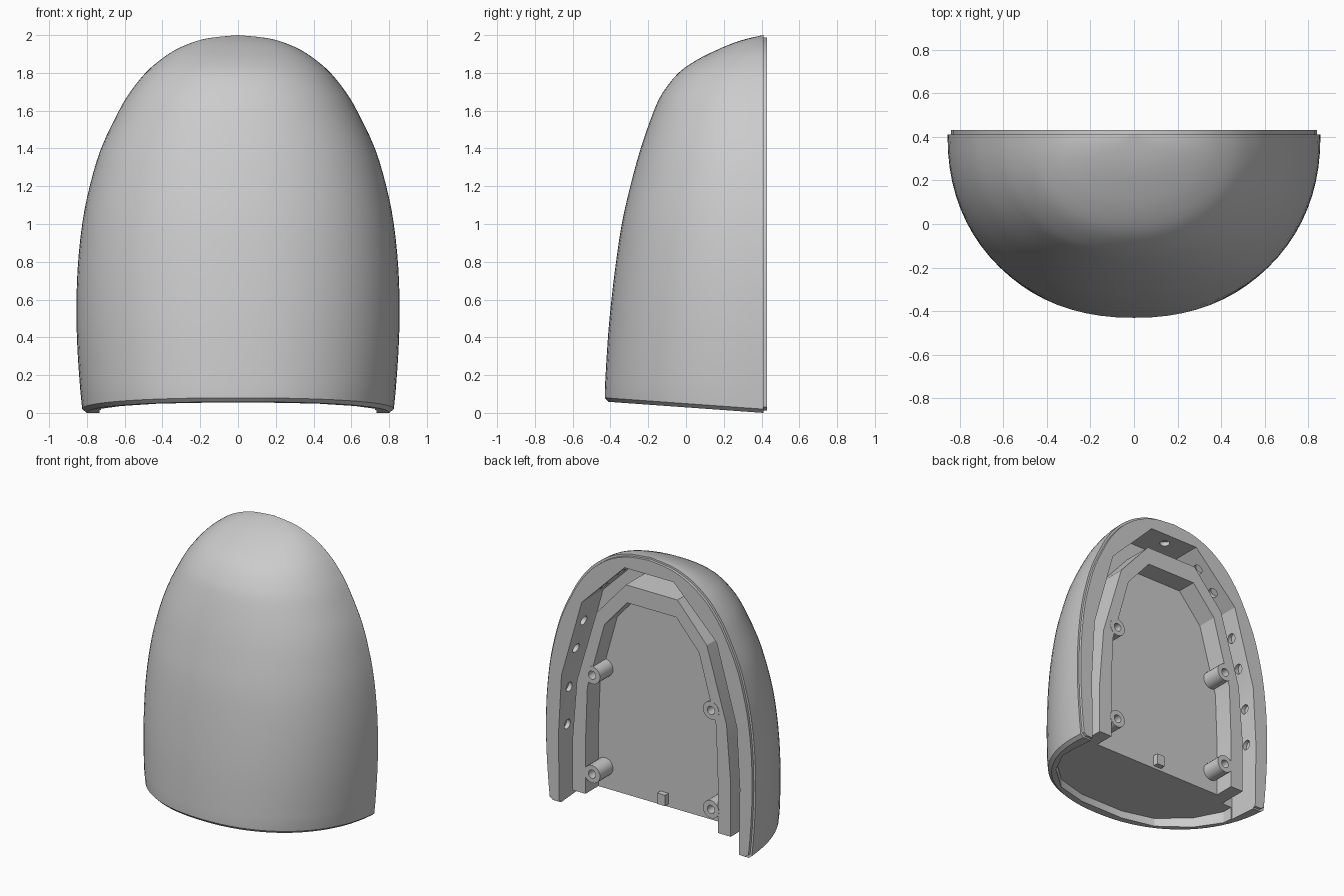
import bpy, bmesh, math
from mathutils import Vector

if "Cube" in bpy.data.objects:
    bpy.data.objects.remove(bpy.data.objects["Cube"])

BACK = 0.41      # y of the shell's back edge, before the lip


def make(name, verts, faces):
    me = bpy.data.meshes.new(name)
    me.from_pydata(verts, [], faces)
    bm = bmesh.new()
    bm.from_mesh(me)
    bmesh.ops.remove_doubles(bm, verts=bm.verts, dist=1e-5)
    bmesh.ops.recalc_face_normals(bm, faces=bm.faces)
    bm.to_mesh(me)
    bm.free()
    ob = bpy.data.objects.new(name, me)
    bpy.context.collection.objects.link(ob)
    return ob


def prism(name, pts, lo, hi, axis='y'):
    n = len(pts)
    put = (lambda a, b, h: (a, h, b)) if axis == 'y' else (lambda a, b, h: (a, b, h))
    verts = [put(a, b, h) for h in (lo, hi) for a, b in pts]
    faces = [tuple(range(n)), tuple(range(n, 2 * n))]
    faces += [(i, (i + 1) % n, n + (i + 1) % n, n + i) for i in range(n)]
    return make(name, verts, faces)


def mirrored(half):
    """Close a half outline by reflecting it over x = 0."""
    return half + [(-a, b) for a, b in reversed(half) if abs(a) > 1e-6]


def cylinder(name, start, end, r, n=20):
    start, end = Vector(start), Vector(end)
    q = (end - start).to_track_quat('Z', 'Y')
    ring = [q @ Vector((r * math.cos(2 * math.pi * i / n), r * math.sin(2 * math.pi * i / n), 0))
            for i in range(n)]
    verts = [tuple(p + v) for p in (start, end) for v in ring]
    faces = [tuple(range(n)), tuple(range(n, 2 * n))]
    faces += [(i, (i + 1) % n, n + (i + 1) % n, n + i) for i in range(n)]
    return make(name, verts, faces)


def boolean(ob, other, op='DIFFERENCE'):
    m = ob.modifiers.new('bool', 'BOOLEAN')
    m.operation, m.object, m.solver = op, other, 'EXACT'
    bpy.context.view_layer.objects.active = ob
    bpy.ops.object.modifier_apply(modifier=m.name)
    bpy.data.objects.remove(other)


# outer profile: height, half width at the back, front depth
KEYS = [(0.12, .835, -.43), (0.3, .848, -.42), (0.5, .855, -.405), (0.75, .85, -.377),
        (1.0, .825, -.34), (1.2, .785, -.295), (1.4, .725, -.24), (1.6, .63, -.17),
        (1.7, .57, -.12), (1.8, .49, -.04), (1.87, .41, .06), (1.92, .335, .16),
        (1.96, .245, .255), (1.985, .15, .34), (2.0, 0, BACK)]


def catmull(p0, p1, p2, p3, t):
    return tuple(0.5 * (2 * b + (c - a) * t + (2 * a - 5 * b + 4 * c - d) * t * t
                        + (3 * b - a - 3 * c + d) * t ** 3)
                 for a, b, c, d in zip(p0, p1, p2, p3))


ROWS = []
for i in range(len(KEYS) - 1):
    ks = [KEYS[min(max(i + j, 0), len(KEYS) - 1)] for j in (-1, 0, 1, 2)]
    ROWS += [catmull(*ks, t / 3) for t in range(3)]

# rounded shell: stacked half superellipse rings closed by an apex
N = 40


def ring(w, f, zfun):
    out = []
    for i in range(N + 1):
        a = math.pi * i / N
        c, s = math.cos(a), max(math.sin(a), 0)
        x = w * math.copysign(abs(c) ** (2 / 2.2), c) if i * 2 != N else 0
        y = BACK - (BACK - f) * (s ** (2 / 2.2) if 0 < i < N else 0)
        out.append((x, y, zfun(y)))
    return out


def base(y):     # slanted underside
    return (BACK - y) * 0.0714


rings = [ring(.80, -.41, base), ring(.825, -.43, lambda y: base(y) + .02)]
rings += [ring(w, f, lambda y, z=z: z) for z, w, f in ROWS]
verts = [v for r in rings for v in r] + [(0, BACK, 2.0)]
M, top = N + 1, len(rings) * (N + 1)
faces = [(r * M + i, r * M + i + 1, (r + 1) * M + i + 1, (r + 1) * M + i)
         for r in range(len(rings) - 1) for i in range(N)]
faces += [(top - M + i, top - M + i + 1, top) for i in range(N)]
faces.append(tuple(range(N + 1)))
faces.append(tuple(r * M for r in range(len(rings))) + (top,)
             + tuple(r * M + N for r in reversed(range(len(rings)))))
shell = make('outer_shell', verts, faces)

# locating lip on the back edge
sil = [(.785, .012), (.81, .03)] + [(max(w - .015, .01), z - .012 * (z / 2) ** 3) for z, w, f in ROWS]
boolean(shell, prism('lip', mirrored(sil + [(0, 1.988)]), .39, .43), 'UNION')

# faceted cavity behind, and the opening underneath
cav = [(.73, -.2), (.74, .5), (.715, .95), (.55, 1.53), (.2, 1.88)]
boolean(shell, prism('cavity_cut', mirrored(cav), .18, .7))
plan = [(.732, .7), (.725, .1), (.62, -.1), (.42, -.28), (.18, -.345)]
boolean(shell, prism('base_cut', mirrored(plan), -.3, .11, 'z'))

# blind round pockets in the cavity wall
for (a, b), ts in (((1, 2), (.1, .72)), ((2, 3), (.3, .68)), ((3, 4), (.33, .72))):
    p, q = Vector(cav[a]), Vector(cav[b])
    d = (q - p).normalized()
    nrm = Vector((d.y, -d.x))
    for t in ts:
        c = p.lerp(q, t)
        i, o = c - nrm * .03, c + nrm * .03
        for s in (1, -1):
            boolean(shell, cylinder('pocket_cut', (s * i.x, .33, i.y), (s * o.x, .33, o.y), .035))
boolean(shell, cylinder('pocket_cut', (0, .33, 1.85), (0, .33, 1.91), .035))

# inner tray: raised wall around a recessed plate, open at the bottom
outer = [(.645, .11), (.645, .5), (.61, .93), (.45, 1.47), (.21, 1.74)]
inner = [(.54, -.1), (.54, .5), (.525, .9), (.385, 1.4), (.2, 1.61)]
tray = prism('inner_tray', mirrored(outer), .175, .40)
boolean(tray, prism('recess_cut', mirrored(inner), .25, .7))

# screw bosses in the corners of the tray
for s in (1, -1):
    for z in (.27, 1.0):
        boolean(tray, cylinder('boss', (s * .485, .22, z), (s * .485, .402, z), .065), 'UNION')
        boolean(tray, cylinder('screw_cut', (s * .485, .28, z), (s * .485, .6, z), .03))

# small tab at the lower edge of the plate
tab = prism('plate_tab', mirrored([(.032, .13), (.032, .21)]), .24, .29)

for ob in (shell, tray, tab):
    bpy.ops.object.select_all(action='DESELECT')
    ob.select_set(True)
    bpy.context.view_layer.objects.active = ob
    bpy.ops.object.shade_smooth_by_angle(angle=math.radians(25))
